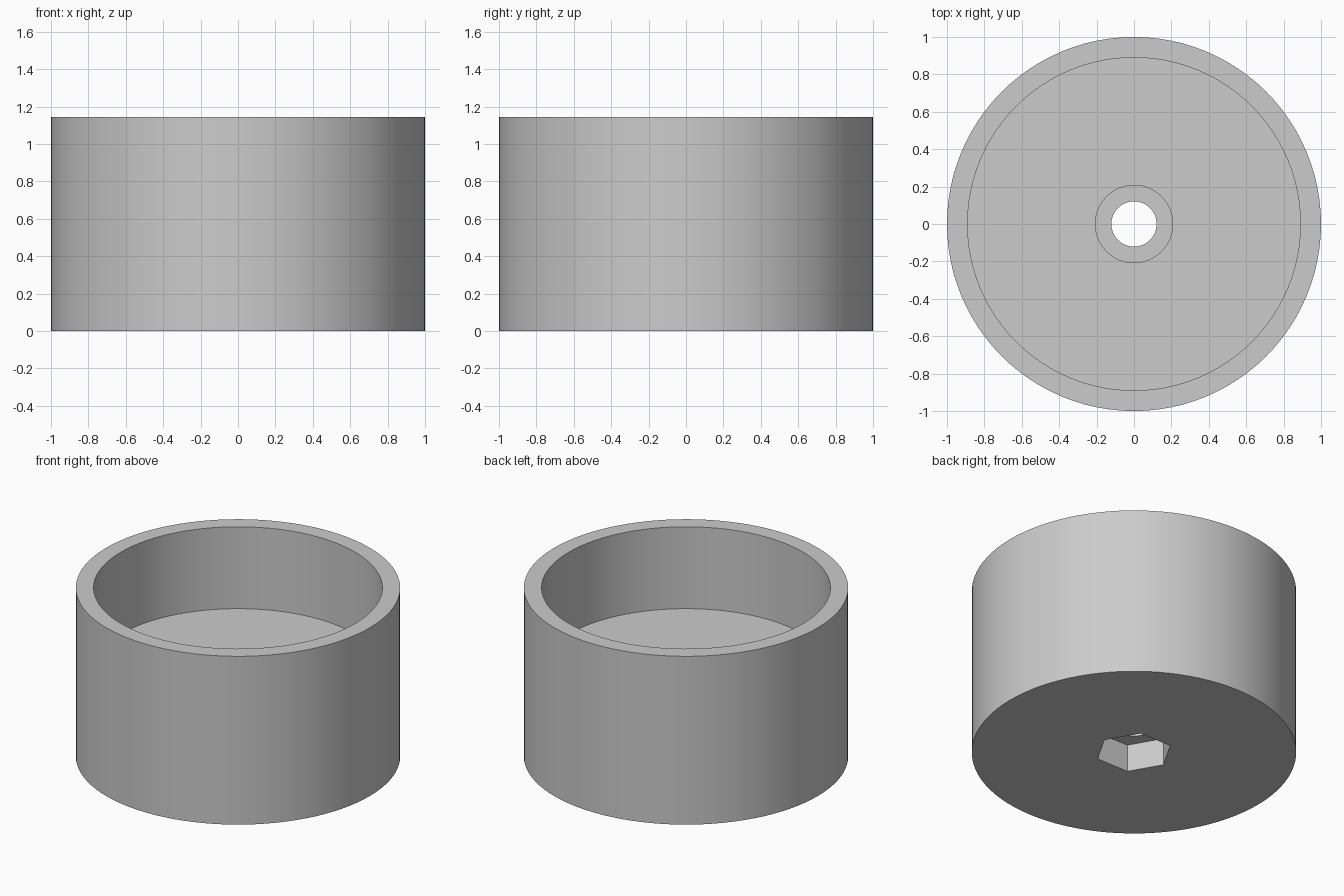
import bpy
import bmesh
from math import radians, tau

cube = bpy.data.objects.get("Cube")
if cube:
    bpy.data.objects.remove(cube, do_unlink=True)

# Main dimensions
HEIGHT, OUTER, INNER = 1.145, 1.0, 0.89
FLOOR, SEAT = 0.588, 0.365
COUNTERBORE, BORE = 0.207, 0.121
HEX_RADIUS, HEX_DEPTH = 0.237, 0.186
SEGMENTS = 96

grey = bpy.data.materials.new("plain grey")
grey.use_nodes = True
colour = (0.6, 0.6, 0.6, 1)
grey.diffuse_color = colour
grey.node_tree.nodes["Principled BSDF"].inputs["Base Color"].default_value = colour


def lathe(name, profile, segments):
    """Revolve a closed (radius, height) profile around the z axis."""
    bm = bmesh.new()
    ring = [bm.verts.new((r, 0, z)) for r, z in profile]
    edges = [bm.edges.new((ring[i - 1], ring[i])) for i in range(len(ring))]
    bmesh.ops.spin(bm, geom=ring + edges, cent=(0, 0, 0), axis=(0, 0, 1),
                   angle=tau, steps=segments, use_merge=True)
    bmesh.ops.remove_doubles(bm, verts=bm.verts, dist=0.0001)
    bmesh.ops.recalc_face_normals(bm, faces=bm.faces)
    mesh = bpy.data.meshes.new(name)
    bm.to_mesh(mesh)
    bm.free()
    mesh.materials.append(grey)
    obj = bpy.data.objects.new(name, mesh)
    bpy.context.collection.objects.link(obj)
    return obj


# Round cup with a thick floor, a counterbored screw seat and a through bore
cup = lathe("cup_body", [
    (BORE, 0), (OUTER, 0), (OUTER, HEIGHT), (INNER, HEIGHT),
    (INNER, FLOOR), (COUNTERBORE, FLOOR), (COUNTERBORE, SEAT), (BORE, SEAT),
], SEGMENTS)

# Hexagonal nut pocket cut into the underside, corners on the x axis
bpy.ops.mesh.primitive_cylinder_add(vertices=6, radius=HEX_RADIUS,
                                    depth=2 * HEX_DEPTH,
                                    rotation=(0, 0, radians(30)))
pocket = bpy.context.object
pocket.name = "nut_pocket_cutter"
pocket.hide_render = True
pocket.data.materials.append(grey)

cut = cup.modifiers.new("nut pocket", "BOOLEAN")
cut.operation = "DIFFERENCE"
cut.solver = "EXACT"
cut.object = pocket

bpy.ops.object.select_all(action="DESELECT")
cup.select_set(True)
bpy.context.view_layer.objects.active = cup
bpy.ops.object.modifier_apply(modifier=cut.name)
bpy.data.objects.remove(pocket, do_unlink=True)
bpy.ops.object.shade_smooth_by_angle(angle=radians(30))
